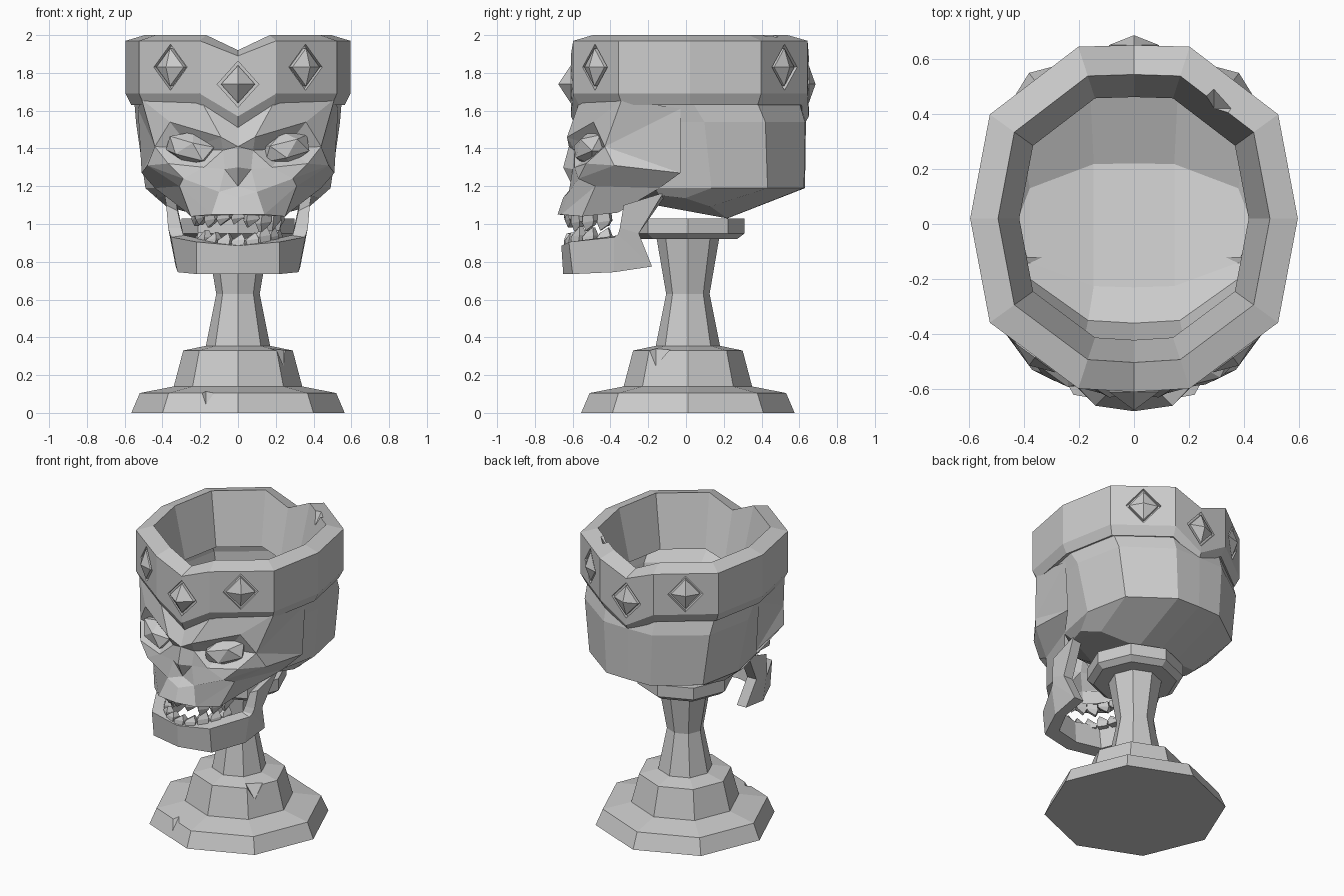
import bpy, bmesh, random
from math import sin, cos, pi, radians, atan2
from mathutils import Matrix, Vector

if "Cube" in bpy.data.objects:
    bpy.data.objects.remove(bpy.data.objects["Cube"])

random.seed(4)


def mesh(name, verts, faces, mirror=False):
    bm = bmesh.new()
    for s in ((1, -1) if mirror else (1,)):
        vs = [bm.verts.new((s * v[0], v[1], v[2])) for v in verts]
        for f in faces:
            bm.faces.new([vs[i] for i in f])
    bmesh.ops.remove_doubles(bm, verts=bm.verts, dist=0.0005)
    bmesh.ops.recalc_face_normals(bm, faces=bm.faces)
    me = bpy.data.meshes.new(name)
    bm.to_mesh(me)
    bm.free()
    ob = bpy.data.objects.new(name, me)
    bpy.context.collection.objects.link(ob)
    return ob


def loft(name, rings, wrap=False, mirror=False, caps=(True, True), extra=()):
    n, m = len(rings[0]), len(rings)
    verts = [p for r in rings for p in r]
    faces = list(extra)
    for k in range(m if wrap else m - 1):
        for i in range(n):
            j, k2 = (i + 1) % n, (k + 1) % m
            faces.append((k * n + i, k * n + j, k2 * n + j, k2 * n + i))
    if not wrap:
        if caps[0]:
            faces.append(tuple(range(n)))
        if caps[1]:
            faces.append(tuple(range((m - 1) * n, m * n)))
    return mesh(name, verts, faces, mirror)


def cut(ob, cutter):
    mod = ob.modifiers.new("cut", 'BOOLEAN')
    mod.operation, mod.solver, mod.object = 'DIFFERENCE', 'EXACT', cutter
    bpy.context.view_layer.objects.active = ob
    bpy.ops.object.modifier_apply(modifier=mod.name)
    bpy.data.objects.remove(cutter)


def diamond(name, pos, yaw, w, h, back, front, tip):
    """Diamond whose local -y points outwards; tip is the front scale."""
    rot = Matrix.Translation(pos) @ Matrix.Rotation(yaw, 4, 'Z')
    base = [(w, 0), (0, h), (-w, 0), (0, -h)]
    rings = [[rot @ Vector((x * s, y, z * s)) for x, z in base]
             for y, s in ((back, 1), (0, 1), (-front, tip))]
    return loft(name, rings)


def chip(pos, size):
    vs = [Vector(pos) + Vector(d) * size for d in
          ((1, 0, .2), (-1, 0, .3), (0, 1, 0), (0, -1, .1), (.2, .1, 1), (0, 0, -1))]
    fs = [(a, b, c) for a, b in ((0, 2), (2, 1), (1, 3), (3, 0)) for c in (4, 5)]
    return mesh("chip_cutter", vs, fs)


# foot, stem and collar: eight-sided turned profile
profile = [(.565, 0), (.52, .105), (.34, .14), (.29, .33), (.17, .355),
           (.115, .63), (.165, .92), (.26, .92), (.30, .95), (.30, 1.03)]
foot = loft("foot_and_stem", [[(r * sin(a * pi / 4), .01 - r * cos(a * pi / 4), z)
                               for a in range(8)] for r, z in profile])
cut(foot, chip((-.17, -.48, .12), .09))
cut(foot, chip((.24, -.16, .34), .09))

# twelve-point cup outline
HALF = [(0, -1), (.34, -.98), (.88, -.6), (1, 0), (.88, .6), (.34, .99), (0, 1)]
OUTLINE = HALF + [(-x, y) for x, y in reversed(HALF[1:-1])]


def ring(z, w, yf, yb, drop=0):
    c, h = (yf + yb) / 2, (yb - yf) / 2
    return [(x * w, c + y * h, z - (drop if x == 0 else 0)) for x, y in OUTLINE]


# cranium bowl: thin shell with a curved floor, open at the top inside the crown
floor = [(x, y, z + .35 * max(0, abs(x) - .2) + .25 * max(0, .1 - y))
         for x, y, z in ring(1.03, .43, -.23, .22)]
strips = [(0, 1, 5, 6), (1, 2, 4, 5), (2, 3, 4), (0, 11, 7, 6), (11, 10, 8, 7), (10, 9, 8)]
loft("cranium_bowl", [floor, ring(1.19, .49, -.36, .63),
                      ring(1.54, .54, -.44, .635), ring(1.66, .55, -.55, .60)],
     caps=(False, False), extra=strips)

# crown band, dipping to a V at front and back
band = [(.70, 1.65, .05), (.95, 1.63, .12), (1, 1.69, .12), (1, 1.97, .08),
        (.83, 2.0, .08)]
crown = loft("crown_band", [ring(z, .595 * f, .02 - .63 * f, .02 + .63 * f, d)
                            for f, z, d in band], wrap=True)
cut(crown, chip((.29, .42, 2.02), .10))

# crown gems in diamond recesses
for x, y, z in [(0, -.61, 1.74), (.36, -.485, 1.83), (-.36, -.485, 1.83),
                (0, .65, 1.74), (.36, .52, 1.83), (-.36, .52, 1.83)]:
    n = Vector((0, y / abs(y), 0)) if x == 0 else Vector((x * 1.65, .8 * y / abs(y), 0))
    yaw = atan2(n.x, -n.y)
    p = Vector((x, y, z))
    cut(crown, diamond("gem_cutter", p, yaw, .11, .122, .025, .06, 1))
    diamond("crown_gem", p, yaw, .09, .10, .05, .065 if x == 0 and y < 0 else .035, .02)

# skull face: right half by named points, mirrored
P = dict(a=(0, -.565, 1.54), b=(.20, -.56, 1.66), c=(.51, -.34, 1.66),
         d=(0, -.62, 1.41), e=(.09, -.63, 1.46), f=(.36, -.49, 1.54),
         g=(.44, -.43, 1.41), h=(.08, -.59, 1.39), i=(.18, -.59, 1.30),
         j=(.37, -.53, 1.32), k=(.25, -.46, 1.40), l=(.29, -.57, 1.24),
         m=(.48, -.38, 1.31), n=(.51, -.03, 1.27), o=(.31, -.48, 1.20),
         p=(.44, -.14, 1.19), q=(.07, -.60, 1.29), r=(.10, -.62, 1.17),
         s=(0, -.65, 1.14), t=(0, -.68, 1.05), u=(.14, -.66, 1.05),
         v=(.25, -.55, 1.04), w=(.27, -.36, 1.06), T=(.53, -.03, 1.61),
         N=(0, -.65, 1.30), z=(0, -.60, 1.20))
FACES = ("abed bcfe cgf cTg Tng gnm ehk efk fgk gjk jik ihk deh dhqN hiq qilr "
         "ijl jgm jml Nqz qrz rsz srut rlou lmo uov mnpo opwv tuvw").split()
keys = list(P)
mesh("skull_face", list(P.values()), [[keys.index(ch) for ch in f] for f in FACES], True)

# faceted eye stones
for s in (1, -1):
    bm = bmesh.new()
    bmesh.ops.create_icosphere(bm, subdivisions=1, radius=1,
                               matrix=Matrix.Translation((s * .255, -.505, 1.40))
                               @ Matrix.Rotation(s * radians(25), 4, 'Z')
                               @ Matrix.Rotation(s * radians(-14), 4, 'Y')
                               @ Matrix.Diagonal((.15, .085, .09, 1)))
    me = bpy.data.meshes.new("eye_stone")
    bm.to_mesh(me)
    bm.free()
    bpy.context.collection.objects.link(bpy.data.objects.new("eye_stone", me))

# jaw: lower edge, upper edge, inward shift for each section
sections = [((0, -.65, .735), (0, -.66, .885), (0, .09, .01)),
            ((.22, -.60, .735), (.22, -.62, .905), (-.05, .08, .01)),
            ((.32, -.38, .745), (.35, -.38, .93), (-.07, .02, .01)),
            ((.33, -.18, .775), (.36, -.36, .945), (-.07, 0, 0)),
            ((.36, -.25, .95), (.37, -.35, .98), (-.07, 0, 0)),
            ((.39, -.12, 1.165), (.38, -.33, 1.10), (-.06, 0, -.03))]
loft("jaw", [[lo, up, Vector(up) + Vector(s), Vector(lo) + Vector(s)]
             for lo, up, s in sections], mirror=True, caps=(False, True))

# broken teeth along both arches
for name, root, way, rx in (("upper_tooth", 1.06, -1, .22), ("lower_tooth", .885, 1, .21)):
    for i in range(9):
        a = radians(-76 + 19 * i)
        c = Vector((rx * sin(a), -.37 - .25 * cos(a), 0))
        rot = Matrix.Translation(c) @ Matrix.Rotation(a, 4, 'Z')
        hgt = random.uniform(.045, .09)
        rows = []
        for sx, sy, z, tilt in ((.03, .028, root, 0), (.036, .024, root + way * hgt * .6, .01),
                                (.022, .012, root + way * hgt, .03)):
            rows.append([rot @ Vector((x * sx, y * sy, z + x * tilt * .5))
                         for x, y in ((-1, -1), (1, -1), (1, 1), (-1, 1))])
        loft(name, rows)
